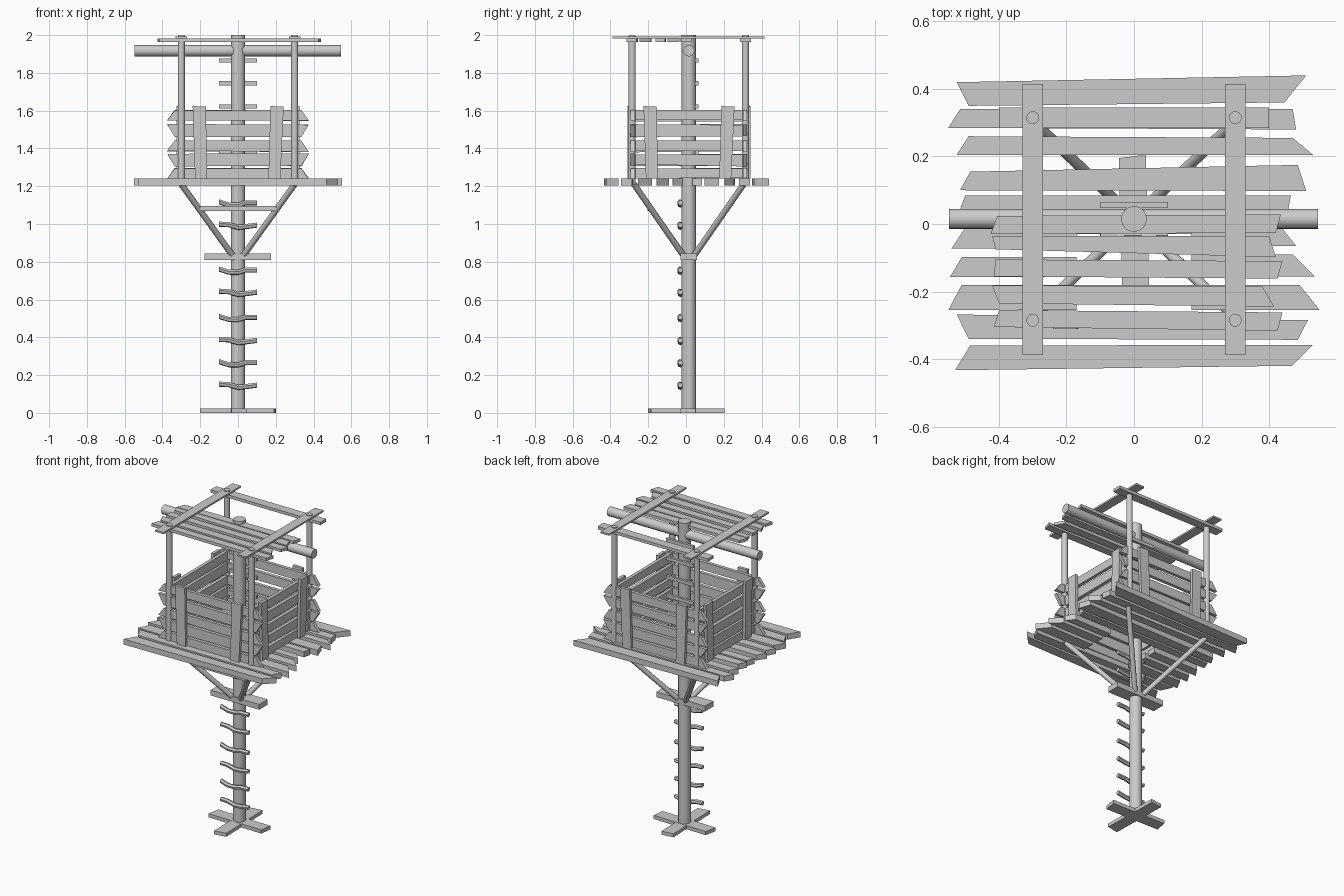
import bpy, bmesh, math, random
from mathutils import Vector

if "Cube" in bpy.data.objects:
    bpy.data.objects.remove(bpy.data.objects["Cube"])
random.seed(4)
CY = 0.015  # pole axis in y


def add_mesh(name, bm):
    bmesh.ops.recalc_face_normals(bm, faces=bm.faces)
    me = bpy.data.meshes.new(name)
    bm.to_mesh(me)
    bm.free()
    ob = bpy.data.objects.new(name, me)
    bpy.context.collection.objects.link(ob)
    return ob


def slab(name, pts, offset):
    """Extrude a flat outline of 3D points by an offset vector."""
    bm = bmesh.new()
    off = Vector(offset)
    a = [bm.verts.new(p) for p in pts]
    b = [bm.verts.new(Vector(p) + off) for p in pts]
    bm.faces.new(a)
    bm.faces.new(b[::-1])
    n = len(pts)
    for i in range(n):
        bm.faces.new((a[i], b[i], b[(i + 1) % n], a[(i + 1) % n]))
    return add_mesh(name, bm)


def box(name, x0, x1, y0, y1, z0, z1):
    return slab(name, [(x0, y0, z0), (x1, y0, z0), (x1, y1, z0), (x0, y1, z0)], (0, 0, z1 - z0))


def rod(name, path, r, sides=16):
    """Round bar swept along a path of points."""
    bm = bmesh.new()
    path = [Vector(p) for p in path]
    d = (path[-1] - path[0]).normalized()
    u = d.orthogonal().normalized()
    v = d.cross(u)
    rings = []
    for p in path:
        rings.append([bm.verts.new(p + r * (math.cos(t) * u + math.sin(t) * v))
                      for t in (2 * math.pi * i / sides for i in range(sides))])
    for a, b in zip(rings, rings[1:]):
        for i in range(sides):
            j = (i + 1) % sides
            f = bm.faces.new((a[i], a[j], b[j], b[i]))
            f.smooth = sides > 8
    bm.faces.new(rings[0])
    bm.faces.new(rings[-1][::-1])
    for e in bm.edges:
        if len(e.link_faces) == 2 and any(len(f.verts) > 4 for f in e.link_faces):
            e.smooth = False
    return add_mesh(name, bm)


# Central pole and cross foot
rod("pole", [(0, CY, 0), (0, CY, 2.0)], 0.038, 20)
slab("foot_plank_x", [(-.2, CY - .035, 0), (.19, CY - .045, 0), (.2, CY + .035, 0), (-.185, CY + .045, 0)], (0, 0, .024))
slab("foot_plank_y", [(-.035, -.2, 0), (.045, -.185, 0), (.035, .205, 0), (-.045, .195, 0)], (0, 0, .023))

# Ladder rungs: bent ones at the front, straight ones behind the pole inside the hut
for i, z in enumerate((.143, .262, .38, .502, .635, .752, .99, 1.108)):
    s = 1 if i % 2 == 0 else -1
    rod(f"ladder_rung_{i}", [(-.1, -.032, z + .009), (-.05, -.032, z + .007 * s), (0, -.03, z - .008),
                             (.04, -.032, z - .004 * s), (.1, -.03, z + .004)], .014, 6)
for i, z in enumerate((1.38, 1.5, 1.622, 1.745, 1.866)):
    box(f"upper_rung_{i}", -.1, .1, CY + .033, CY + .05, z - .011, z + .011)

# Lower support plank, diagonal braces and front tie
box("support_plank", -.178, .175, CY - .045, CY + .042, .81, .845)
for sx in (-1, 1):
    for sy in (-1, 1):
        rod(f"brace_{sx}_{sy}", [(.03 * sx, CY + .03 * sy, .835), (.3 * sx, CY + .29 * sy, 1.21)], .016, 12)
box("brace_tie", -.2, .2, CY - .22, CY - .195, 1.07, 1.095)

# Platform planks: left top x, left bottom x, right top x, right bottom x, then edge y values
floor = [
    (-.525, -.49, .51, .445, .42, .44, .35, .36),
    (-.515, -.55, .47, .48, .34, .34, .285, .28),
    (-.49, -.525, .47, .53, .26, .255, .205, .205),
    (-.485, -.515, .485, .51, .155, .175, .1, .098),
    (-.5, -.52, .465, .455, .085, .085, .03, .035),
    (-.5, -.54, .44, .48, -.012, -.015, -.072, -.065),
    (-.51, -.545, .47, .535, -.098, -.09, -.157, -.155),
    (-.51, -.55, .49, .55, -.18, -.18, -.255, -.255),
    (-.525, -.49, .515, .485, -.268, -.285, -.34, -.343),
    (-.485, -.53, .53, .468, -.36, -.358, -.433, -.42)]
Z0, TH = 1.205, (0, 0, .036)
for i, (a, b, c, d, yl, yr, wl, wr) in enumerate(floor):
    if i in (5, 6, 7):  # split around the ladder hatch
        slab(f"floor_plank_{i}_left", [(b, wl, Z0), (-.17, wl, Z0), (-.17, yl, Z0), (a, yl, Z0)], TH)
        slab(f"floor_plank_{i}_right", [(.17, wr, Z0), (d, wr, Z0), (c, yr, Z0), (.17, yr, Z0)], TH)
    else:
        slab(f"floor_plank_{i}", [(b, wl, Z0), (d, wr, Z0), (c, yr, Z0), (a, yl, Z0)], TH)

# Corner posts
for sx in (-1, 1):
    for sy in (-1, 1):
        rod(f"corner_post_{sx}_{sy}", [(.3 * sx, CY + .3 * sy, 1.21), (.3 * sx, CY + .3 * sy, 1.998)], .019, 14)

# Walls: five boards and two battens on each side
rows = ((1.242, 1.295), (1.31, 1.37), (1.385, 1.443), (1.465, 1.527), (1.545, 1.602))
for name, axis, s, half in (("front", 0, -1, .355), ("back", 0, 1, .355), ("left", 1, -1, .285), ("right", 1, 1, .285)):
    def place(u, w, z):
        return (u, CY + s * w, z) if axis == 0 else (s * w, CY + u, z)
    out = Vector((0, s, 0)) if axis == 0 else Vector((s, 0, 0))
    for i, (z0, z1) in enumerate(rows):
        k = .02 if i % 2 else -.02
        if axis == 1:
            k = 0
        j = [random.uniform(-.006, .006) for _ in range(4)]
        slab(f"{name}_wall_board_{i}", [place(-half + k, .286, z0 + j[0]), place(half - k, .286, z0 + j[1]),
                                        place(half + k, .286, z1 + j[2] * .5), place(-half - k, .286, z1 + j[3] * .5)], out * .022)
    for m in (-1, 1):
        t = .006 * m
        slab(f"{name}_batten_{m}", [place(.2 * m - .033 - t, .306, 1.241), place(.2 * m + .03 - t, .306, 1.241),
                                    place(.2 * m + .036 + t, .306, 1.622), place(.2 * m - .034 + t, .306, 1.624)], out * .02)

# Roof: ridge log, two long battens, front planks and one rear plank
rod("ridge_log", [(-.548, CY, 1.917), (.545, CY, 1.917)], .03, 16)
for sx in (-1, 1):
    box(f"roof_batten_{sx}", .3 * sx - .031, .3 * sx + .031, -.388, .415, 1.982, 1.993)
roof = [(-.405, -.425, .435, .42, .024, .028, -.03, -.026),
        (-.42, -.41, .4, .42, -.035, -.035, -.075, -.098),
        (-.41, -.415, .44, .425, -.105, -.11, -.155, -.162),
        (-.42, -.4, .38, .415, -.182, -.185, -.235, -.245),
        (-.4, -.415, .44, .425, -.255, -.262, -.305, -.316),
        (-.4, -.4, .4, .4, .345, .345, .285, .285)]
for i, (a, b, c, d, yl, yr, wl, wr) in enumerate(roof):
    slab(f"roof_plank_{i}", [(b, wl, 1.963), (d, wr, 1.963), (c, yr, 1.963), (a, yl, 1.963)], (0, 0, .019))
